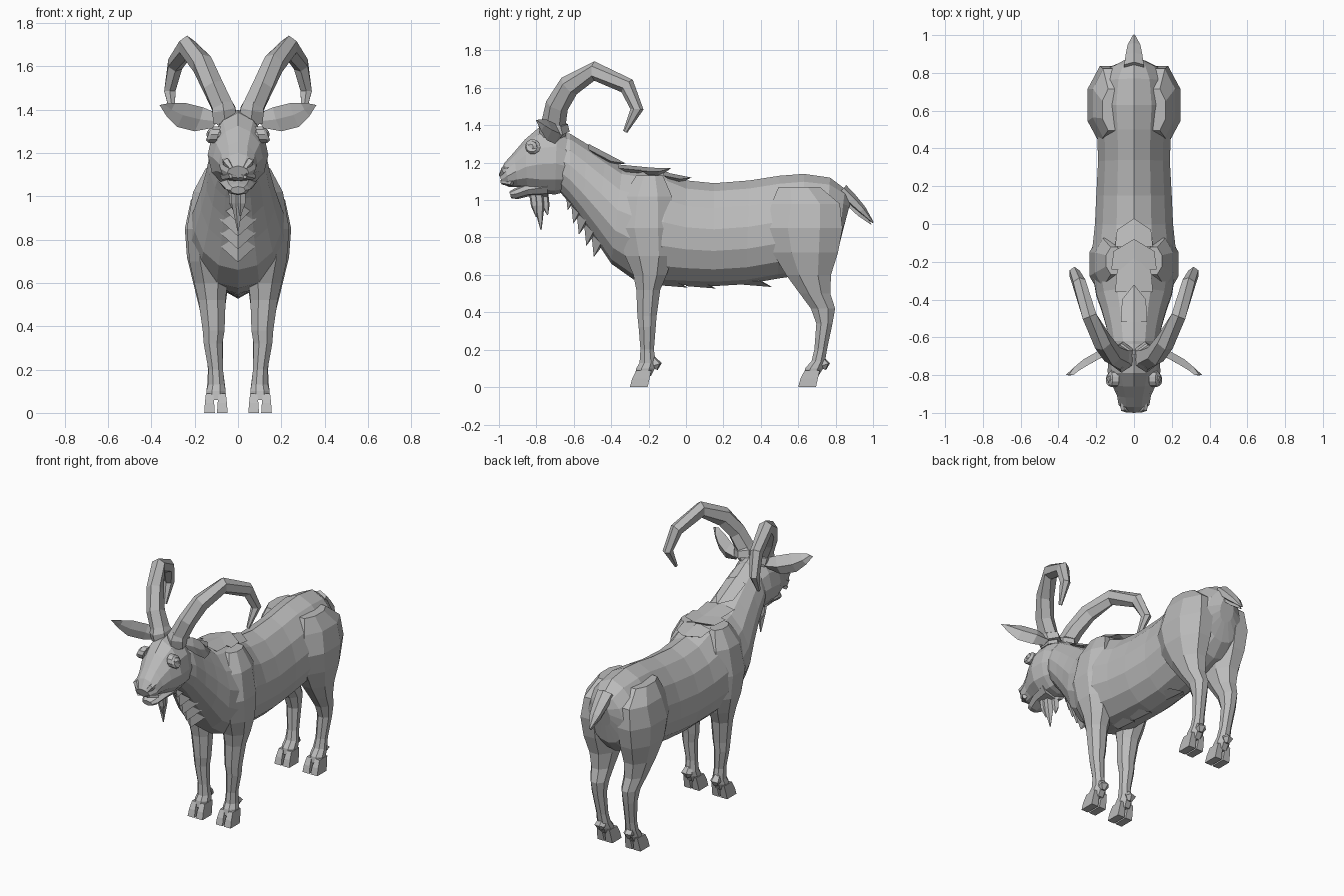
import bpy, bmesh, math
from mathutils import Vector

coat = bpy.data.materials.new("grey coat")
coat.diffuse_color = (0.5, 0.5, 0.5, 1)


def build(name, verts, faces, mirror=False):
    bm = bmesh.new()
    sides = (1, -1) if mirror else (1,)
    for s in sides:
        vs = [bm.verts.new((v[0] * s, v[1], v[2])) for v in verts]
        for f in faces:
            bm.faces.new([vs[i] for i in f])
    bmesh.ops.recalc_face_normals(bm, faces=bm.faces)
    me = bpy.data.meshes.new(name)
    bm.to_mesh(me)
    bm.free()
    me.materials.append(coat)
    ob = bpy.data.objects.new(name, me)
    bpy.context.collection.objects.link(ob)
    return ob


def loft(name, rings, mirror=False):
    """Skin a list of equal-length rings and cap both ends."""
    n = len(rings[0])
    verts = [v for r in rings for v in r]
    faces = [(k * n + i, k * n + (i + 1) % n, (k + 1) * n + (i + 1) % n, (k + 1) * n + i)
             for k in range(len(rings) - 1) for i in range(n)]
    faces += [tuple(range(n)), tuple(range(len(verts) - n, len(verts)))]
    return build(name, verts, faces, mirror)


def section(ty, tz, by, bz, hw, low=0.85, n=14):
    """Egg-shaped ring between a top point and a bottom point."""
    ring = []
    for i in range(n):
        a = math.tau * i / n
        s = ((1 - math.cos(a)) / 2) ** low
        ring.append((hw * math.sin(a), ty + (by - ty) * s, tz + (bz - tz) * s))
    return ring


def slab(z, y0, y1, x0, x1, n=8):
    """Horizontal rounded ring for legs."""
    return [((x0 + x1) / 2 + (x1 - x0) / 2 * 1.04 * math.cos(a),
             (y0 + y1) / 2 + (y1 - y0) / 2 * 1.04 * math.sin(a), z)
            for a in (math.tau * (i + 0.5) / n for i in range(n))]


def tube(name, pts, radii, n=6, mirror=False, flat=1.0):
    """Tapered tube along a path, flattened across the sideways axis."""
    pts = [Vector(p) for p in pts]
    rings = []
    for i, p in enumerate(pts):
        t = (pts[min(i + 1, len(pts) - 1)] - pts[max(i - 1, 0)]).normalized()
        u = (Vector((1, 0, 0)) - t * t.x).normalized()
        v = t.cross(u)
        rings.append([p + radii[i] * (u * math.cos(a) * flat + v * math.sin(a))
                      for a in (math.tau * (k + 0.5) / n for k in range(n))])
    return loft(name, rings, mirror)


# Torso running from rump to upper neck
loft("body", [section(*r) for r in [
    (0.885, 1.01, 0.84, 0.84, 0.05), (0.85, 1.06, 0.81, 0.72, 0.13),
    (0.77, 1.12, 0.74, 0.64, 0.19), (0.63, 1.14, 0.63, 0.60, 0.215),
    (0.50, 1.13, 0.49, 0.58, 0.20), (0.34, 1.105, 0.32, 0.55, 0.195),
    (0.15, 1.09, 0.15, 0.54, 0.205), (0.0, 1.105, 0.0, 0.545, 0.212),
    (-0.10, 1.15, -0.14, 0.55, 0.225), (-0.24, 1.17, -0.28, 0.575, 0.225),
    (-0.34, 1.18, -0.40, 0.66, 0.205), (-0.43, 1.235, -0.48, 0.78, 0.175),
    (-0.53, 1.30, -0.555, 0.89, 0.15), (-0.62, 1.355, -0.62, 0.98, 0.135),
    (-0.68, 1.36, -0.68, 1.05, 0.11)]])

# Head with brow, long nose and muzzle
loft("head", [section(*r, 0.85, 12) for r in [
    (-0.60, 1.33, -0.62, 1.05, 0.11), (-0.69, 1.40, -0.70, 1.03, 0.135),
    (-0.79, 1.385, -0.78, 1.035, 0.14), (-0.86, 1.325, -0.85, 1.06, 0.115),
    (-0.92, 1.255, -0.90, 1.07, 0.09), (-0.97, 1.20, -0.945, 1.07, 0.082),
    (-1.0, 1.14, -0.98, 1.085, 0.05)]])
loft("lower_jaw", [section(*r, 1, 8) for r in [
    (-0.74, 1.12, -0.74, 1.02, 0.09), (-0.85, 1.09, -0.84, 1.02, 0.075),
    (-0.92, 1.06, -0.90, 1.005, 0.055), (-0.945, 1.045, -0.935, 1.01, 0.035)]])
tube("upper_lip", [(-0.07, -0.93, 1.09), (-0.035, -0.975, 1.10), (0.035, -0.975, 1.10),
                   (0.07, -0.93, 1.09)], [0.015, 0.02, 0.02, 0.015], 5)
tube("nostril", [(0.03, -0.99, 1.13), (0.055, -0.975, 1.16), (0.065, -0.94, 1.17)],
     [0.012, 0.02, 0.01], 5, True)

# Eyes: a ball inside a brow ring
tube("eye", [(0.09, -0.81, 1.285), (0.128, -0.825, 1.285), (0.14, -0.83, 1.285)],
     [0.03, 0.03, 0.014], 10, True)
eye_ring = [(0.125 - 0.012 * math.sin(a), -0.82 + 0.042 * math.cos(a), 1.285 + 0.04 * math.sin(a))
            for a in (math.tau * i / 10 for i in range(10))]
rim = [(x + 0.012, -0.825 + (y + 0.82) * 0.7, 1.285 + (z - 1.285) * 0.7) for x, y, z in eye_ring]
back = [(x - 0.035, y, z) for x, y, z in eye_ring]
loft("eyelid", [back, eye_ring, rim], True)

# Ears: flattened leaves pointing out and forward
ear = []
for x, y, z, h, d in [(0.10, -0.69, 1.345, 0.03, 0.03), (0.18, -0.70, 1.355, 0.055, 0.028),
                      (0.26, -0.745, 1.375, 0.055, 0.028), (0.31, -0.775, 1.40, 0.03, 0.018),
                      (0.342, -0.80, 1.425, 0.004, 0.004)]:
    ear.append([(x - 0.02, y, z + h), (x + 0.3 * d, y + d, z), (x + 0.02, y, z - h),
                (x - 0.2 * d, y - 0.3 * d, z)])
loft("ear", ear, True)

# Horns sweeping up, back and down
tube("horn", [(0.05, -0.71, 1.34), (0.065, -0.71, 1.40), (0.115, -0.69, 1.505), (0.165, -0.625, 1.61),
              (0.235, -0.49, 1.69), (0.29, -0.315, 1.61), (0.315, -0.262, 1.485),
              (0.30, -0.325, 1.365)],
     [0.065, 0.066, 0.062, 0.06, 0.052, 0.045, 0.035, 0.012], 6, True, 0.85)
tube("horn_base", [(0.058, -0.70, 1.35), (0.066, -0.71, 1.40), (0.072, -0.705, 1.42)],
     [0.08, 0.078, 0.066], 6, True, 0.8)

# Front legs with shoulder
loft("front_leg", [slab(*r) for r in [
    (1.13, -0.27, -0.12, 0.06, 0.15), (1.02, -0.34, -0.07, 0.06, 0.21),
    (0.85, -0.37, -0.055, 0.06, 0.24), (0.70, -0.33, -0.065, 0.05, 0.228),
    (0.60, -0.285, -0.10, 0.045, 0.205), (0.52, -0.268, -0.135, 0.055, 0.185),
    (0.38, -0.262, -0.155, 0.06, 0.165), (0.32, -0.255, -0.16, 0.07, 0.16),
    (0.20, -0.245, -0.17, 0.068, 0.138), (0.13, -0.25, -0.16, 0.06, 0.14),
    (0.10, -0.268, -0.165, 0.055, 0.148), (0.06, -0.275, -0.185, 0.06, 0.145)]], True)

# Hind legs with thigh and hock
loft("hind_leg", [slab(*r) for r in [
    (1.07, 0.49, 0.72, 0.06, 0.17), (0.98, 0.45, 0.83, 0.03, 0.222),
    (0.85, 0.415, 0.845, 0.02, 0.25), (0.72, 0.455, 0.82, 0.025, 0.24),
    (0.60, 0.53, 0.78, 0.04, 0.21), (0.50, 0.605, 0.775, 0.055, 0.185),
    (0.42, 0.665, 0.80, 0.06, 0.165), (0.34, 0.695, 0.785, 0.068, 0.155),
    (0.20, 0.685, 0.755, 0.068, 0.14), (0.14, 0.67, 0.745, 0.06, 0.143),
    (0.10, 0.635, 0.735, 0.055, 0.148), (0.06, 0.63, 0.71, 0.06, 0.145)]], True)

# Cloven hooves and dewclaws
for leg, y in (("front", -0.30), ("hind", 0.60)):
    for side, x0, x1 in (("inner", 0.048, 0.097), ("outer", 0.107, 0.156)):
        def quad(z, a, b, k):
            return [(x0 + k, y + a, z), (x1 - k, y + a, z), (x1 - k, y + b, z), (x0 + k, y + b, z)]
        loft(f"{leg}_{side}_hoof", [quad(0, 0, 0.095, 0), quad(0.045, 0.012, 0.105, 0.003),
                                    quad(0.09, 0.035, 0.115, 0.008)], True)
    tube(f"{leg}_dewclaws", [(0.103, y + 0.12, 0.15), (0.103, y + 0.145, 0.12),
                             (0.103, y + 0.138, 0.095)], [0.02, 0.028, 0.012], 5, True, 1.3)

# Tail: flat tuft with a lower second lock
tube("tail", [(0, 0.83, 1.05), (0, 0.885, 1.0), (0, 0.94, 0.945), (0, 1.0, 0.88)],
     [0.04, 0.034, 0.026, 0.004], 6, False, 1.5)
tube("tail_lock", [(0, 0.87, 0.99), (0, 0.93, 0.93), (0, 0.99, 0.87)],
     [0.03, 0.025, 0.003], 4, False, 1.3)

# Beard: three hanging locks
for i, (x, y, tip, r) in enumerate([(0, -0.785, 0.84, 0.034), (0.018, -0.81, 0.91, 0.022),
                                    (-0.02, -0.75, 0.92, 0.024)]):
    tube(f"beard_lock_{i}", [(x, y - 0.01, 1.05), (x, y, 0.97), (x * 0.6, y + 0.01, tip)],
         [r, r * 0.9, 0.003], 5)


def wedge(name, y, z, w, length, drop, thick, up):
    """Shallow V-shaped fur lock lying along the midline."""
    verts = [(-w, y, z - thick), (0, y, z), (w, y, z - thick),
             (-w * 0.9, y + length * 0.6, z + drop * 0.6 - thick), (0, y + length, z + drop),
             (w * 0.9, y + length * 0.6, z + drop * 0.6 - thick), (0, y + length * 0.5, z + drop * 0.5 - up)]
    build(name, verts, [(0, 1, 4, 3), (1, 2, 5, 4), (0, 3, 6), (3, 4, 6), (4, 5, 6),
                        (5, 2, 6), (2, 1, 6), (1, 0, 6)])


# Throat mane: overlapping pointed locks down the chest
for i, (y, z, w) in enumerate([(-0.645, 1.06, 0.09), (-0.615, 0.99, 0.10), (-0.585, 0.93, 0.11),
                               (-0.545, 0.87, 0.11), (-0.505, 0.81, 0.11)]):
    verts = [(-w, y + 0.06, z + 0.03), (0, y - 0.005, z + 0.05), (w, y + 0.06, z + 0.03),
             (w * 0.75, y + 0.05, z - 0.04), (0, y + 0.012, z - 0.115),
             (-w * 0.75, y + 0.05, z - 0.04), (0, y + 0.10, z)]
    build(f"mane_lock_{i}", verts, [(0, 1, 4, 5), (1, 2, 3, 4), (0, 1, 6), (1, 2, 6),
                                    (2, 3, 6), (3, 4, 6), (4, 5, 6), (5, 0, 6)])

# Withers and nape locks along the back, then belly locks
wedge("nape_lock", -0.52, 1.30, 0.07, 0.20, -0.105, 0.03, 0.06)
wedge("withers_lock_front", -0.36, 1.19, 0.10, 0.19, -0.018, 0.02, 0.06)
wedge("withers_lock_rear", -0.24, 1.175, 0.12, 0.16, -0.005, 0.02, 0.06)
wedge("withers_lock_back", -0.12, 1.15, 0.10, 0.15, -0.03, 0.02, 0.05)
for i, (y, z) in enumerate([(-0.15, 0.545), (0.0, 0.54), (0.3, 0.548)]):
    wedge(f"belly_lock_{i}", y, z, 0.06, 0.16, -0.013, -0.025, -0.04)
